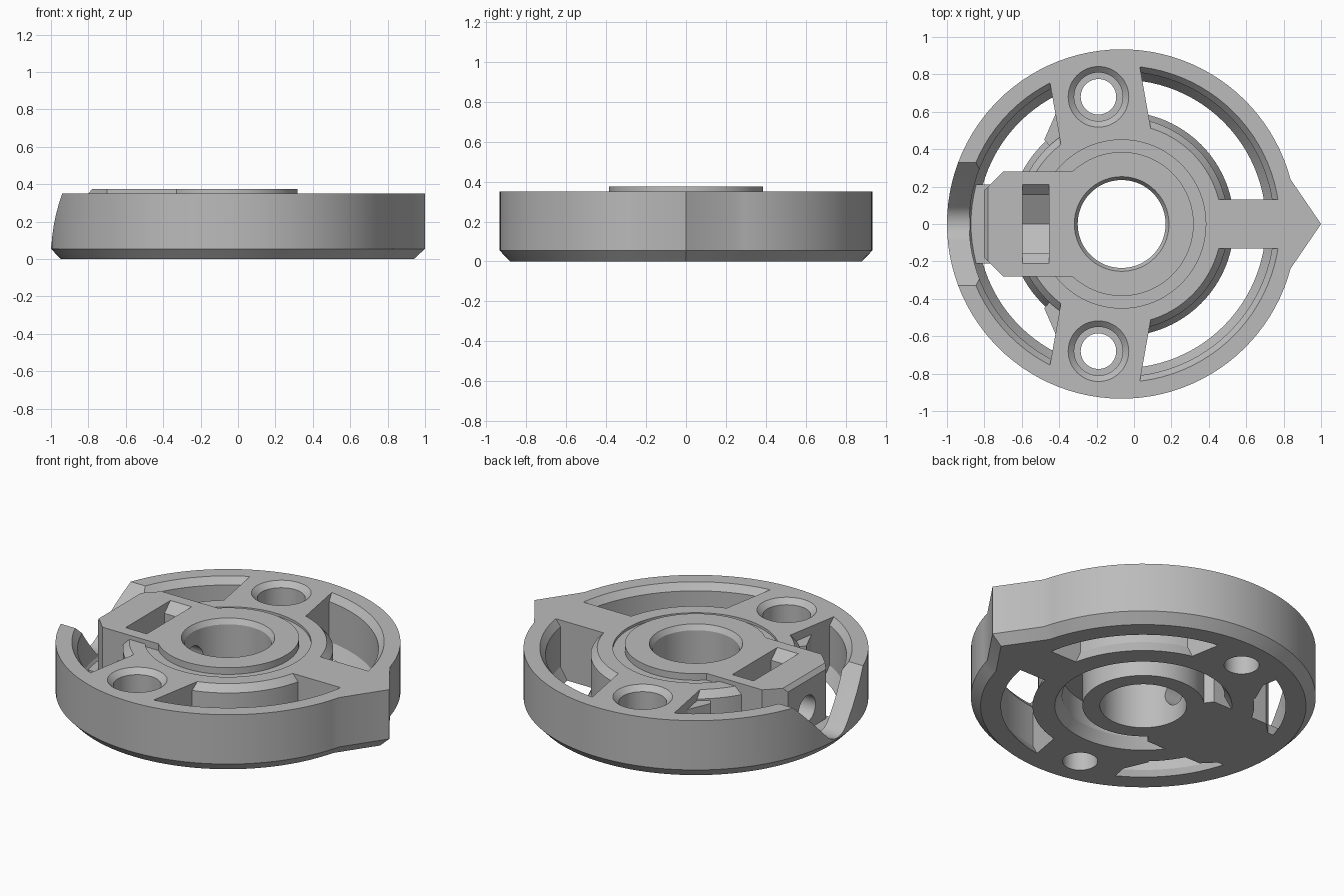
import bpy, bmesh, math
from mathutils import Vector, Matrix

if "Cube" in bpy.data.objects:
    bpy.data.objects.remove(bpy.data.objects["Cube"])

CX = -0.066          # centre of the round body
SEG = 96

mat = bpy.data.materials.new("plain grey")
mat.diffuse_color = (0.5, 0.5, 0.5, 1)
mat.use_nodes = True
mat.node_tree.nodes["Principled BSDF"].inputs["Base Color"].default_value = mat.diffuse_color


def finish(name, bm):
    bmesh.ops.recalc_face_normals(bm, faces=bm.faces)
    me = bpy.data.meshes.new(name)
    bm.to_mesh(me)
    bm.free()
    me.materials.append(mat)
    ob = bpy.data.objects.new(name, me)
    bpy.context.collection.objects.link(ob)
    return ob


def loft(name, rings):
    """Capped solid through rings of equal point count."""
    bm = bmesh.new()
    vs = [[bm.verts.new(p) for p in ring] for ring in rings]
    n = len(vs[0])
    for a, b in zip(vs, vs[1:]):
        for i in range(n):
            j = (i + 1) % n
            bm.faces.new((a[i], a[j], b[j], b[i]))
    bm.faces.new(vs[0])
    bm.faces.new(vs[-1])
    return finish(name, bm)


def prism(name, pts, a, b, axis="z"):
    """Extrude a 2D outline from a to b along an axis."""
    put = {"z": lambda p, t: (p[0], p[1], t),
           "x": lambda p, t: (t, p[0], p[1]),
           "y": lambda p, t: (p[0], t, p[1])}[axis]
    return loft(name, [[put(p, t) for p in pts] for t in (a, b)])


def box(name, x0, x1, y0, y1, z0, z1):
    return prism(name, [(x0, y0), (x1, y0), (x1, y1), (x0, y1)], z0, z1)


def circle(r, x=0, y=0, n=SEG):
    return [(x + r * math.cos(2 * math.pi * i / n),
             y + r * math.sin(2 * math.pi * i / n)) for i in range(n)]


def bore(name, profile, x, y, n=SEG):
    """Round solid from (radius, height) pairs."""
    return loft(name, [[(px, py, z) for px, py in circle(r, x, y, n)] for r, z in profile])


def ring(name, profile):
    """Closed profile revolved around the body centre."""
    bm = bmesh.new()
    cols = []
    for i in range(SEG):
        a = 2 * math.pi * i / SEG
        cols.append([bm.verts.new((CX + r * math.cos(a), r * math.sin(a), z)) for r, z in profile])
    m = len(profile)
    for i in range(SEG):
        a, b = cols[i], cols[(i + 1) % SEG]
        for j in range(m):
            k = (j + 1) % m
            bm.faces.new((a[j], b[j], b[k], a[k]))
    return finish(name, bm)


def cut(target, *tools):
    for tool in tools:
        mod = target.modifiers.new("cut", "BOOLEAN")
        mod.operation = "DIFFERENCE"
        mod.solver = "EXACT"
        mod.object = tool
        bpy.context.view_layer.update()
        dg = bpy.context.evaluated_depsgraph_get()
        me = bpy.data.meshes.new_from_object(target.evaluated_get(dg))
        target.modifiers.clear()
        target.data = me


# Round body with a pointed nose and chamfered underside
t0 = math.radians(14.8)
outline = [(1.066, 0)]
for i in range(SEG + 1):
    t = t0 + (2 * math.pi - 2 * t0) * i / SEG
    outline.append((0.934 * math.cos(t), 0.934 * math.sin(t)))
body = loft("body", [[(CX + x * s, y * s, z) for x, y in outline]
                     for s, z in ((0.944, 0), (1, 0.055), (1, 0.375))])

# Keepers: solid regions left standing inside the cut areas
arm = prism("arm_keeper", [(-0.80, -0.18), (-0.70, -0.28), (-0.33, -0.28), (-0.2, -0.1),
                           (-0.2, 0.1), (-0.33, 0.28), (-0.70, 0.28), (-0.80, 0.18)], -0.2, 0.7)
boss = bore("boss_keeper", [(0.385, 0.2), (0.385, 0.7)], CX, 0)
nose_spoke = box("nose_spoke_keeper", 0.3, 0.95, -0.13, 0.13, -0.2, 0.7)
floor = box("floor_keeper", -0.92, -0.72, -0.21, 0.21, -0.2, 0.055)
keepers = [arm, nose_spoke, floor]
for s in (1, -1):
    keepers.append(prism("side_spoke_keeper", [(-0.484, 0.95 * s), (0.012, 0.95 * s),
                                               (0.127, 0.3 * s), (-0.369, 0.3 * s)], -0.2, 0.7))
    keepers.append(prism("gusset_keeper", [(-0.41, 0.61 * s), (-0.48, 0.45 * s),
                                           (-0.40, 0.36 * s), (-0.30, 0.5 * s)], -0.2, 0.30))

# Ring-shaped windows between hub and rim
windows = ring("window_cutter", [(0.535, 0.6), (0.535, 0.35), (0.57, 0.31), (0.57, 0.07),
                                 (0.605, -0.01), (0.765, -0.01), (0.815, 0.07),
                                 (0.815, 0.31), (0.846, 0.35), (0.846, 0.6)])
cut(windows, *keepers)

# Lower the top everywhere except the boss and arm
skim = box("skim_cutter", -1.3, 1.3, -1.3, 1.3, 0.35, 0.6)
cut(skim, arm, boss)
groove = ring("groove_cutter", [(0.385, 0.335), (0.45, 0.335), (0.45, 0.55), (0.385, 0.55)])
cut(groove, arm)

# Recess around the bore on the underside
recess = ring("recess_cutter", [(0.33, -0.05), (0.48, -0.05), (0.48, 0.0),
                                (0.44, 0.06), (0.44, 0.2), (0.33, 0.2)])
cut(recess, arm)

# Centre bore and counterbored bolt holes
centre = bore("bore_cutter", [(0.235, -0.1), (0.235, 0.345), (0.253, 0.375), (0.253, 0.5)], CX, 0)
bolts = [bore("bolt_cutter", [(0.095, -0.1), (0.095, 0.12), (0.13, 0.12), (0.13, 0.32),
                              (0.162, 0.35), (0.162, 0.5)], -0.19, 0.68 * s, 48) for s in (1, -1)]

# Nut slot with pointed floor, and clamping screw hole
nut = prism("nut_cutter", [(0, 0.06), (0.155, 0.15), (0.155, 0.32), (0.212, 0.375), (0.212, 0.5),
                           (-0.212, 0.5), (-0.212, 0.375), (-0.155, 0.32), (-0.155, 0.15)],
            -0.595, -0.455, "x")
screw = prism("screw_cutter", circle(0.08, 0, 0.18, 32), -0.86, CX, "x")

# Tool notch in the rim and bevel on the arm end
arc = [(0.125 * math.cos(math.radians(a)), 0.187 + 0.125 * math.sin(math.radians(a)))
       for a in range(-136, -43, 4)]
notch = prism("notch_cutter", arc + [(0.33, 0.35), (0.473, 0.5), (-0.473, 0.5), (-0.33, 0.35)],
              -1.2, -0.815, "x")
bevel = prism("bevel_cutter", [(-0.82, 0.325), (-0.76, 0.40), (-0.82, 0.40)], -0.25, 0.25, "y")

cut(body, windows, skim, groove, recess, centre, *bolts, nut, screw, notch, bevel)

# Remove helpers and smooth the round walls
for ob in list(bpy.data.objects):
    if ob is not body:
        bpy.data.objects.remove(ob)
bpy.context.view_layer.objects.active = body
body.select_set(True)
bpy.ops.object.shade_smooth_by_angle(angle=math.radians(20))
